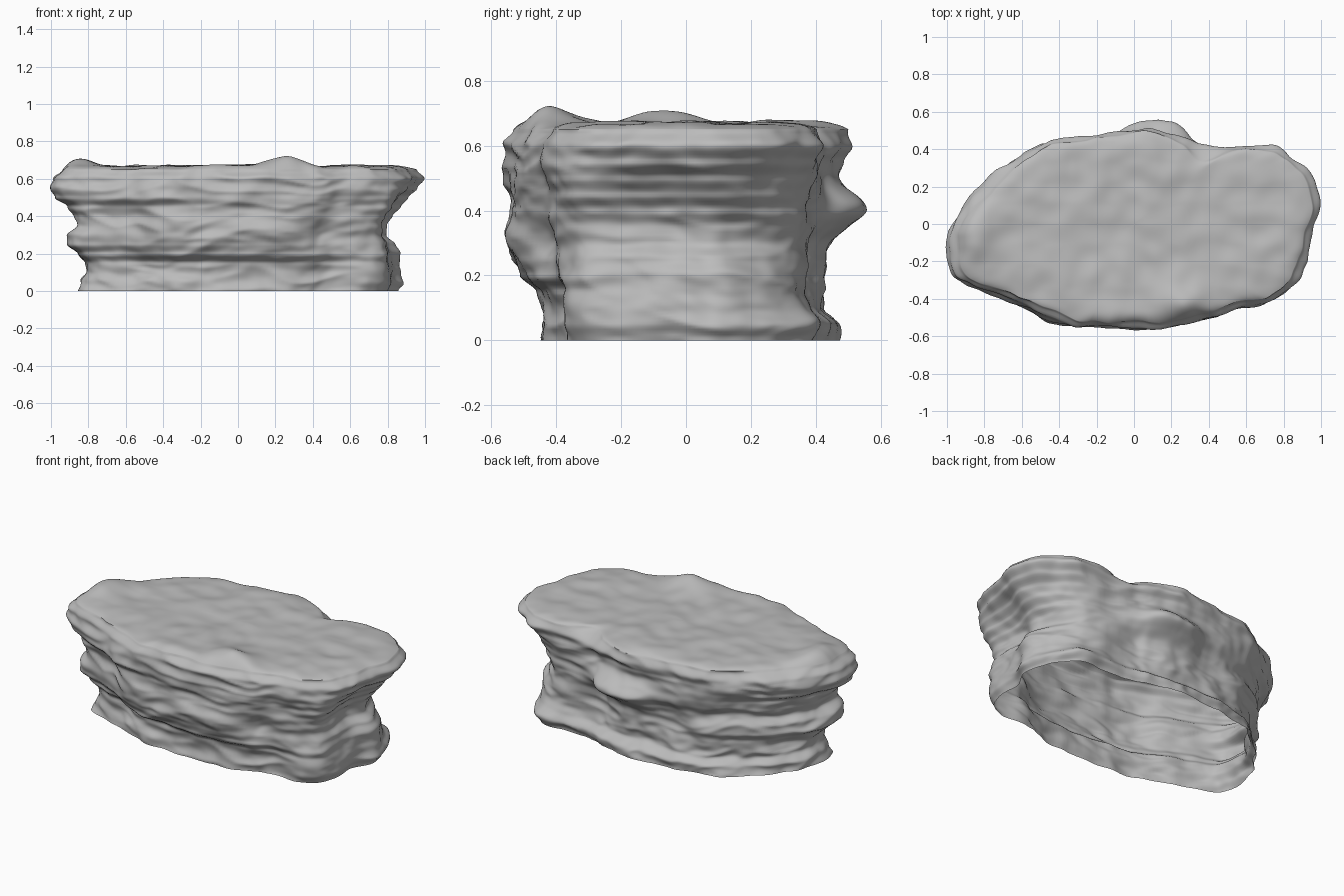
import bpy
import bmesh
import math
from mathutils import Vector, noise

cube = bpy.data.objects.get("Cube")
if cube:
    bpy.data.objects.remove(cube, do_unlink=True)

SEGMENTS, WALL_RINGS, TOP_RINGS = 280, 76, 40
RIM = 0.65

# Widest outline of the rock, counter-clockwise from the right end
OUTLINE = [(1, .1), (.95, .25), (.86, .35), (.72, .43), (.4, .45), (.28, .49),
           (.12, .52), (0, .52), (-.2, .5), (-.38, .49), (-.55, .44), (-.72, .32),
           (-.85, .18), (-.94, .05), (-1, -.08), (-.98, -.25), (-.9, -.33),
           (-.65, -.42), (-.42, -.53), (-.2, -.56), (.1, -.57), (.4, -.53),
           (.55, -.47), (.75, -.43), (.88, -.36), (.93, -.22), (.95, -.05)]

# Width of each side at even height steps, relative to the outline
PLUS_X = [.84, .87, .87, .87, .86, .83, .79, .79, .82, .87, .91, .96, 1, .95]
MINUS_X = [.87, .86, .83, .83, .85, .91, .91, .86, .87, .9, .97, 1, .99, .94]
FRONT = [.79, .79, .79, .8, .9, .94, .96, .98, .97, .97, 1, .99, .98, .93]
BACK = [.9, .91, .83, .83, .83, .84, .85, .87, .9, .9, .9, .92, .97, .94]

# Local bulges and hollows: x, y, z, spread, height spread, outward amount
BULGES = [(.12, .46, .4, .24, .07, .1), (.75, -.36, .08, .18, .1, .06),
          (.85, -.38, .6, .15, .1, -.03), (.75, .33, .05, .2, .1, .04),
          (.37, .43, .66, .12, .05, -.09), (-.72, .3, .66, .2, .06, -.05),
          (.45, -.48, .3, .1, .08, -.04)]


def sample(values, t):
    """Smoothly interpolate a profile, with t from 0 to 1."""
    f = max(0, min(t, 1)) * (len(values) - 1)
    i = min(int(f), len(values) - 2)
    s = f - i
    s = s * s * (3 - 2 * s)
    return values[i] * (1 - s) + values[i + 1] * s


def outline_point(t):
    """Closed Catmull-Rom curve through the outline."""
    n = len(OUTLINE)
    i, s = int(t * n), t * n % 1
    a, b, c, d = (Vector(OUTLINE[(i + k) % n]) for k in (-1, 0, 1, 2))
    return b + 0.5 * s * (c - a + s * (2 * a - 5 * b + 4 * c - d
                                       + s * (3 * (b - c) + d - a)))


def bump(x, y, cx, cy, wx, wy):
    return math.exp(-((x - cx) / wx) ** 2 - ((y - cy) / wy) ** 2)


def strata(p):
    """Layered relief: broken ledges, lumps and fine grain."""
    # Bend the layers so that they do not run level all the way round
    z = p.z + 0.07 * noise.noise(Vector((p.x * 2.5, p.y * 2.5, p.z * 2)))
    ledge = noise.noise(Vector((p.x * 3, p.y * 3, z * 10)))
    groove = abs(noise.noise(Vector((p.x * 4 + 5, p.y * 4, z * 13))))
    lump = noise.noise(p * 7)
    grain = noise.noise(Vector((p.x * 15, p.y * 15, z * 24)))
    return 0.018 * ledge + 0.022 * (0.2 - groove) + 0.018 * lump + 0.006 * grain


def wall_point(t, z):
    o = outline_point(t)
    a = math.atan2(o.y / 0.55, o.x)
    wx, wy = math.cos(a) ** 2, math.sin(a) ** 2
    h = z / RIM
    side = PLUS_X if o.x > 0 else MINUS_X
    face = BACK if o.y > 0 else FRONT
    k = wx * sample(side, h) + wy * sample(face, h)
    p = Vector((o.x * k, o.y * k, z))
    out = Vector((o.x * 0.55, o.y / 0.55, 0)).normalized()
    push = strata(p) - 0.008 * wy
    for cx, cy, cz, spread, tall, amount in BULGES:
        push += amount * bump(math.hypot(p.x - cx, p.y - cy), z, 0, cz, spread, tall)
    return p + out * push


def top_height(x, y):
    z = 0.668 + 0.046 * bump(x, y, 0.24, -0.43, 0.16, 0.1)
    z += 0.05 * bump(x, y, -0.88, -0.06, 0.12, 0.16)
    p = Vector((x, y, 0))
    return z + 0.014 * noise.noise(p * 4) + 0.01 * noise.noise(p * 9)


bm = bmesh.new()
rings = []

# Layered wall, open underneath
for j in range(WALL_RINGS + 1):
    z = RIM * j / WALL_RINGS
    rings.append([bm.verts.new(wall_point(i / SEGMENTS, z)) for i in range(SEGMENTS)])

# Rounded rim leading into the uneven flat top
rim = [v.co.copy() for v in rings[-1]]
for j in range(1, TOP_RINGS):
    inward = (j / TOP_RINGS) ** 1.5
    blend = 1 - math.exp(-inward * 22)
    ring = []
    for c in rim:
        x, y = c.x * (1 - inward), c.y * (1 - inward)
        z = RIM + (top_height(x, y) - RIM) * blend
        ring.append(bm.verts.new((x, y, z)))
    rings.append(ring)

for low, high in zip(rings, rings[1:]):
    for i in range(SEGMENTS):
        n = (i + 1) % SEGMENTS
        bm.faces.new((low[i], low[n], high[n], high[i]))
centre = bm.verts.new((0, 0, top_height(0, 0)))
for i in range(SEGMENTS):
    bm.faces.new((rings[-1][i], rings[-1][(i + 1) % SEGMENTS], centre))

mesh = bpy.data.meshes.new("layered_rock")
bm.to_mesh(mesh)
bm.free()
rock = bpy.data.objects.new("layered_rock", mesh)
bpy.context.collection.objects.link(rock)

# Plain grey stone
stone = bpy.data.materials.new("grey_stone")
stone.use_nodes = True
colour = (0.5, 0.5, 0.5, 1)
stone.diffuse_color = colour
stone.node_tree.nodes["Principled BSDF"].inputs["Base Color"].default_value = colour
mesh.materials.append(stone)

bpy.context.view_layer.objects.active = rock
rock.select_set(True)
bpy.ops.object.shade_smooth_by_angle(angle=math.radians(60))
